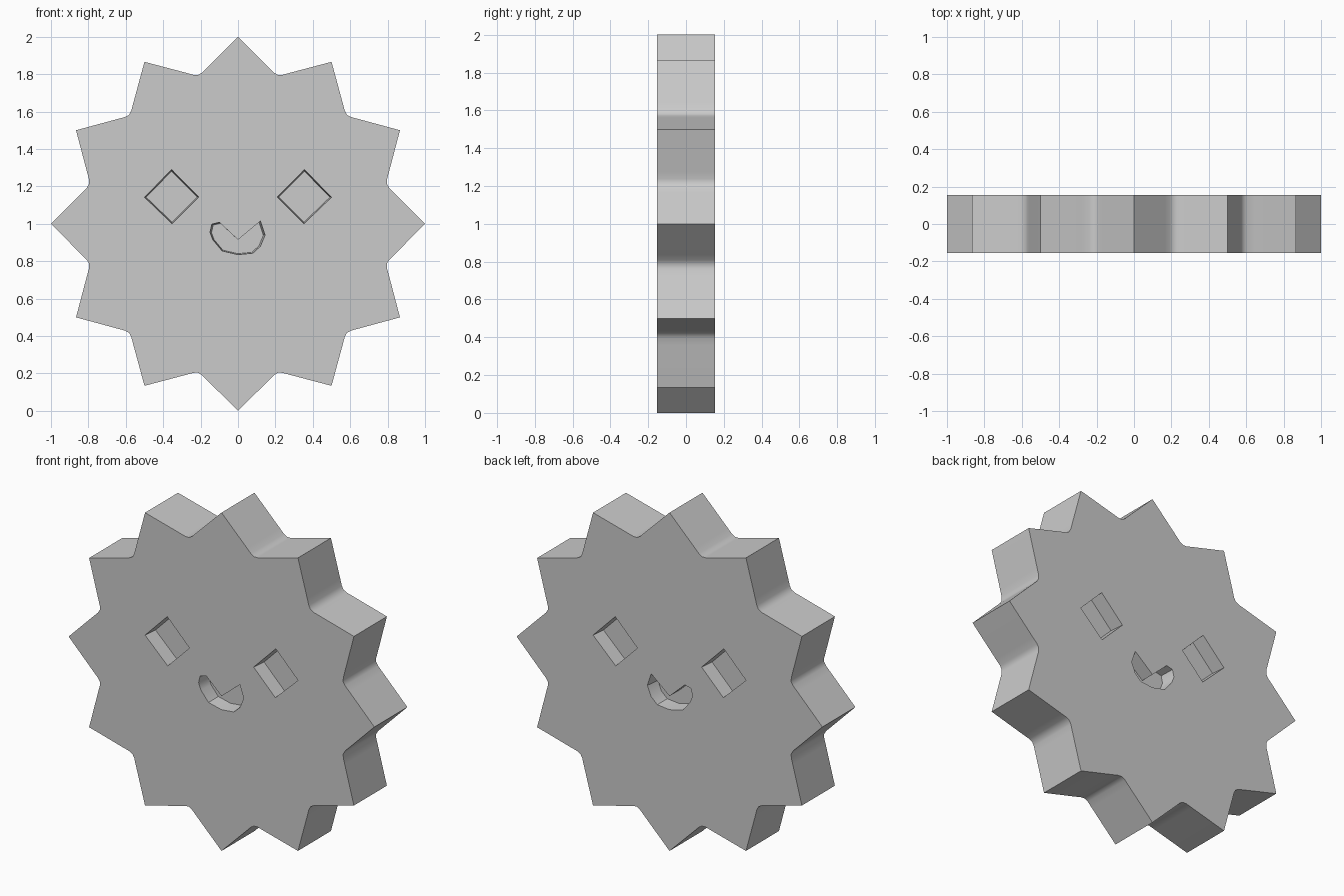
import bpy, bmesh, math
from mathutils import Vector

if "Cube" in bpy.data.objects:
    bpy.data.objects.remove(bpy.data.objects["Cube"])

HALF = 0.154    # half thickness of the plate
DEPTH = 0.085   # depth of the face pockets


def prism(name, outline, y0, y1, s0=1.0, s1=1.0):
    """Loft an (x, z) outline from y0 to y1, scaled s0 -> s1 about its middle."""
    bm = bmesh.new()
    mid = sum((Vector(p) for p in outline), Vector((0, 0))) / len(outline)
    rings = []
    for y, s in ((y0, s0), (y1, s1)):
        pts = [mid + (Vector(p) - mid) * s for p in outline]
        rings.append([bm.verts.new((p.x, y, p.y)) for p in pts])
    a, b = rings
    n = len(a)
    bm.faces.new(a)
    bm.faces.new(b[::-1])
    for i in range(n):
        j = (i + 1) % n
        bm.faces.new((a[j], a[i], b[i], b[j]))
    bmesh.ops.recalc_face_normals(bm, faces=bm.faces[:])
    mesh = bpy.data.meshes.new(name)
    bm.to_mesh(mesh)
    bm.free()
    obj = bpy.data.objects.new(name, mesh)
    bpy.context.collection.objects.link(obj)
    return obj


# Twelve-pointed star plate with rounded valleys
step = [(0, 1.0), (11.2, 0.852), (13.4, 0.831), (15, 0.824),
        (16.6, 0.831), (18.8, 0.852)]
outline = []
for k in range(12):
    for deg, r in step:
        t = math.radians(30 * k + deg)
        outline.append((r * math.sin(t), 1 + r * math.cos(t)))
star = prism("star_body", outline, -HALF, HALF)

# Face pockets: diamond eyes and a crescent mouth
eye = [(-0.5, 1.142), (-0.355, 1.29), (-0.21, 1.143), (-0.352, 1.0)]
mouth = [(-0.14, 0.998), (-0.10, 1.008), (0, 0.915), (0.12, 1.015),
         (0.145, 0.94), (0.12, 0.88), (0.08, 0.843), (0, 0.835),
         (-0.085, 0.855), (-0.135, 0.915), (-0.15, 0.955)]
pockets = {"left_eye": eye, "right_eye": [(-x, z) for x, z in eye], "mouth": mouth}

# Cut each pocket into the front and the back
bpy.context.view_layer.objects.active = star
for name, pts in pockets.items():
    for side in (-1, 1):
        cutter = prism(name + "_cutter", pts, side * (HALF + DEPTH),
                       side * (HALF - DEPTH), 1.06, 0.94)
        cutter.hide_render = True
        mod = star.modifiers.new(name, 'BOOLEAN')
        mod.operation = 'DIFFERENCE'
        mod.solver = 'EXACT'
        mod.object = cutter
        bpy.ops.object.modifier_apply(modifier=mod.name)
        bpy.data.objects.remove(cutter)

# Smooth valleys, sharp tips
star.select_set(True)
bpy.ops.object.shade_smooth_by_angle(angle=math.radians(35))
